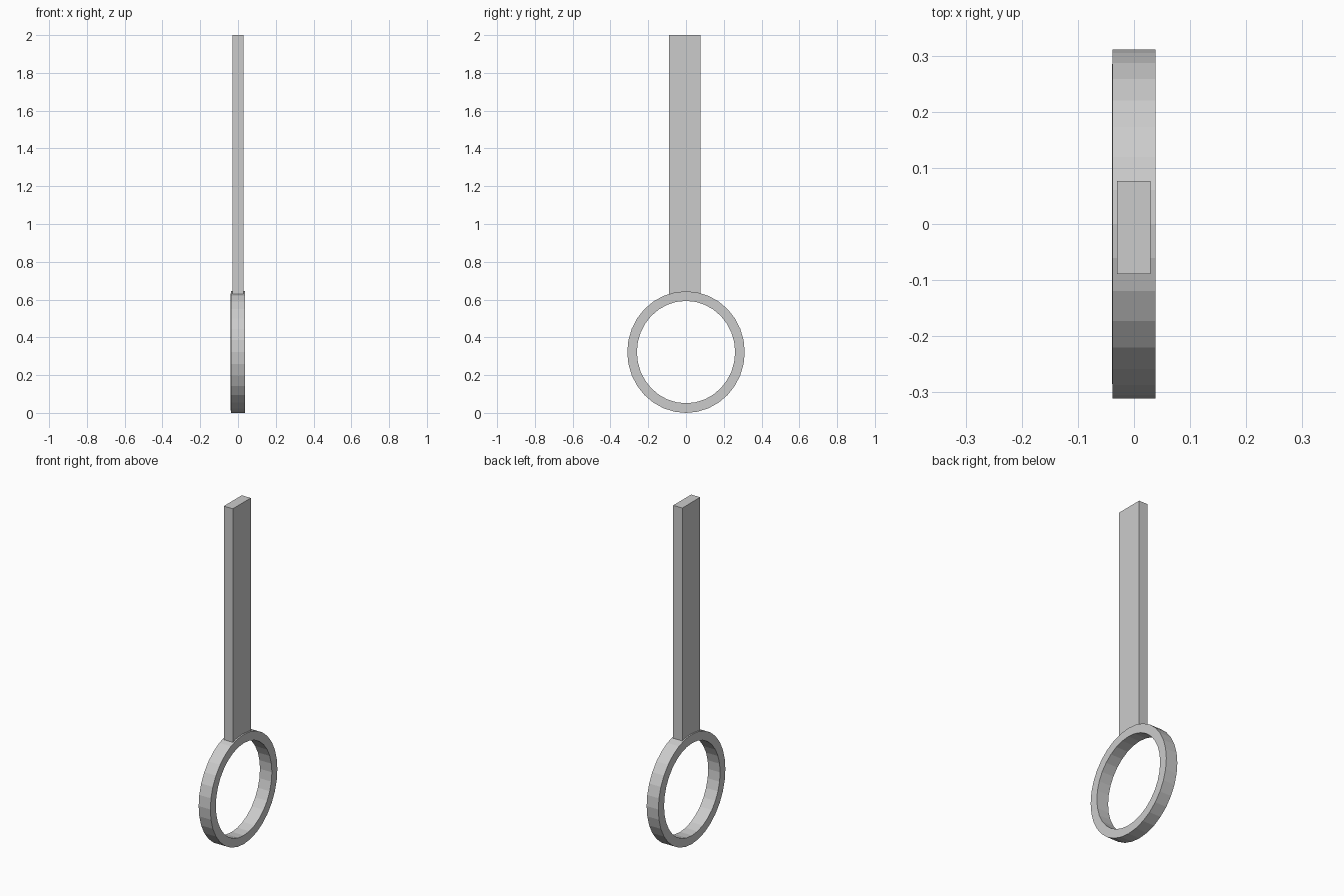
import bpy, bmesh
from math import sin, cos, tau

if "Cube" in bpy.data.objects:
    bpy.data.objects.remove(bpy.data.objects["Cube"])


def finish(name, bm):
    bmesh.ops.recalc_face_normals(bm, faces=bm.faces)
    mesh = bpy.data.meshes.new(name)
    bm.to_mesh(mesh)
    bm.free()
    obj = bpy.data.objects.new(name, mesh)
    bpy.context.collection.objects.link(obj)
    return obj


# Slightly oval 32-sided ring; section is (x, y radius, z radius)
SIDES = 32
CENTRE_Z = 0.322
section = [(-0.038, 0.311, 0.322), (0.038, 0.311, 0.322),
           (0.038, 0.26, 0.271), (-0.0395, 0.26, 0.271)]
bm = bmesh.new()
loops = []
for i in range(SIDES):
    a = tau * i / SIDES
    loops.append([bm.verts.new((x, ry * cos(a), CENTRE_Z + rz * sin(a)))
                  for x, ry, rz in section])
for i in range(SIDES):
    p, q = loops[i], loops[(i + 1) % SIDES]
    for j in range(4):
        k = (j + 1) % 4
        bm.faces.new((p[j], p[k], q[k], q[j]))
finish("ring", bm)

# Flat bar rising from the top of the ring
bm = bmesh.new()
bmesh.ops.create_cube(bm, size=1)
low, high = (-0.03, -0.089, 0.615), (0.029, 0.077, 2.0)
for v in bm.verts:
    v.co = [low[i] if v.co[i] < 0 else high[i] for i in range(3)]
finish("handle_bar", bm)
